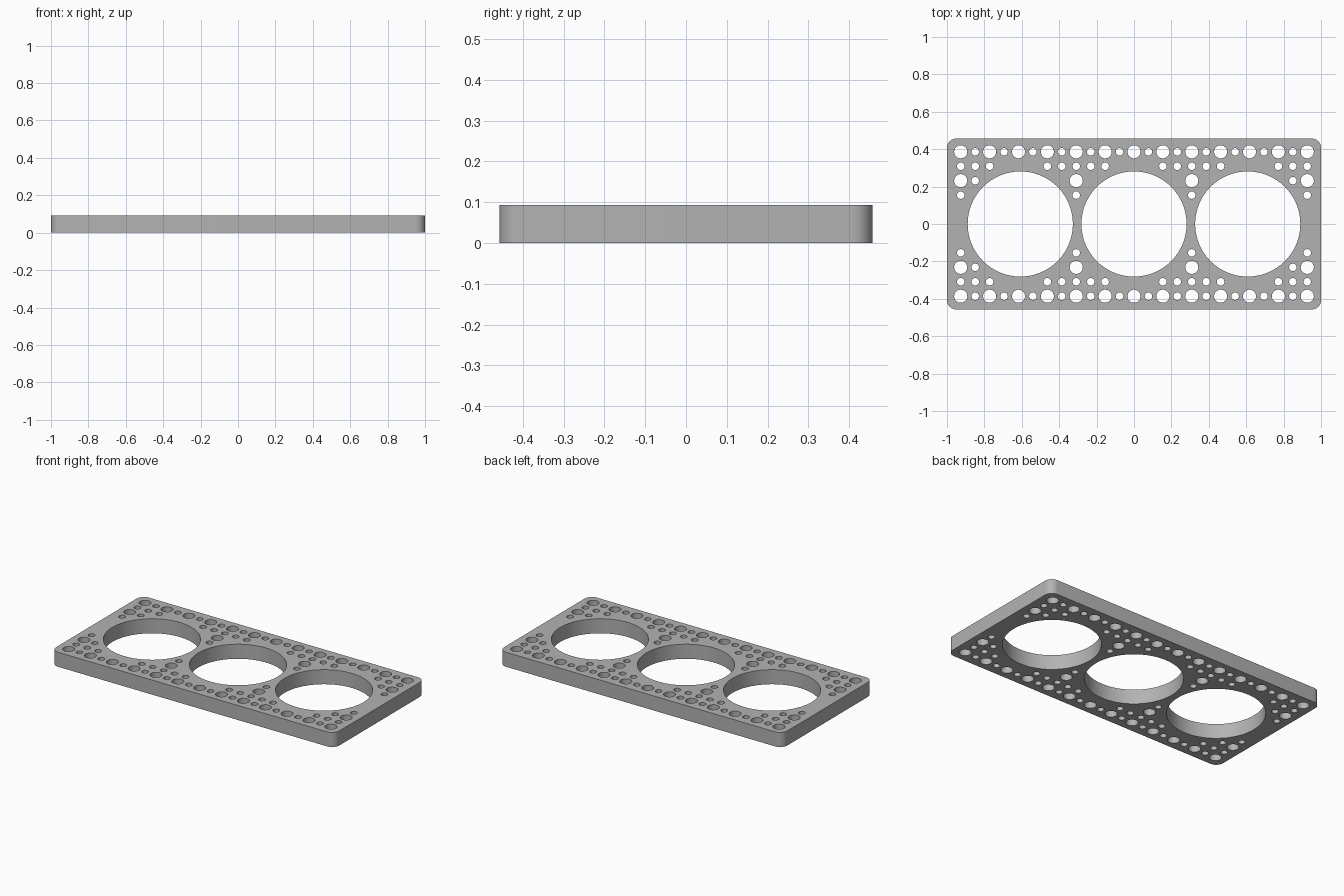
import bpy, bmesh, math

cube = bpy.data.objects.get("Cube")
if cube:
    bpy.data.objects.remove(cube, do_unlink=True)

WIDTH, DEPTH, HEIGHT = 2.0, 0.914, 0.093
CORNER = 0.05
U = 0.0772                      # hole grid pitch
BIG, SMALL, OPENING = 0.035, 0.02, 0.281

grey = bpy.data.materials.new("plain grey")
grey.use_nodes = True
colour = (0.45, 0.45, 0.45, 1)
grey.diffuse_color = colour
grey.node_tree.nodes["Principled BSDF"].inputs["Base Color"].default_value = colour

curve = bpy.data.curves.new("perforated_plate", "CURVE")
curve.dimensions = "2D"
curve.fill_mode = "BOTH"
curve.extrude = HEIGHT / 2


def arc(cx, cy, r, start, sweep, steps):
    return [(cx + r * math.cos(start + sweep * i / steps),
             cy + r * math.sin(start + sweep * i / steps)) for i in range(steps + 1)]


def outline(points):
    spline = curve.splines.new("POLY")
    spline.points.add(len(points) - 1)
    for p, (x, y) in zip(spline.points, points):
        p.co = (x, y, 0, 1)
    spline.use_cyclic_u = True


def hole(x, y, r, sides):
    outline(arc(x, y, r, 0, math.tau, sides)[:-1])


# Rounded rectangle rim
rim = []
for k, (sx, sy) in enumerate([(1, 1), (-1, 1), (-1, -1), (1, -1)]):
    rim += arc(sx * (WIDTH / 2 - CORNER), sy * (DEPTH / 2 - CORNER),
               CORNER, k * math.pi / 2, math.pi / 2, 10)
outline(rim)

# Three large round openings
for x in (-0.608, 0, 0.608):
    hole(x, 0, OPENING, 96)

# Small and medium holes, mirrored front to back
for side in (-1, 1):
    for i in range(-12, 13):
        column = abs(i)
        hole(i * U, side * 5 * U, SMALL if i % 2 else BIG, 32)
        if 2 <= column <= 6 or column >= 10:
            hole(i * U, side * 4 * U, SMALL, 32)
        if column in (4, 12):
            hole(i * U, side * 3 * U, BIG, 32)
            hole(i * U, side * 2 * U, SMALL, 32)
        if column == 11:
            hole(i * U, side * 3 * U, SMALL, 32)

# Turn the outlines into a solid, welded mesh
source = bpy.data.objects.new("plate_outline", curve)
bpy.context.collection.objects.link(source)
bpy.context.view_layer.update()
evaluated = source.evaluated_get(bpy.context.evaluated_depsgraph_get())
mesh = bpy.data.meshes.new_from_object(evaluated)
bpy.data.objects.remove(source, do_unlink=True)

bm = bmesh.new()
bm.from_mesh(mesh)
bmesh.ops.remove_doubles(bm, verts=bm.verts, dist=0.0002)
bmesh.ops.translate(bm, verts=bm.verts, vec=(0, 0, HEIGHT / 2))
bmesh.ops.recalc_face_normals(bm, faces=bm.faces)
bm.to_mesh(mesh)
bm.free()

mesh.materials.clear()
mesh.materials.append(grey)
plate = bpy.data.objects.new("perforated_plate", mesh)
bpy.context.collection.objects.link(plate)
bpy.context.view_layer.objects.active = plate
plate.select_set(True)
bpy.ops.object.shade_smooth_by_angle(angle=math.radians(30))
